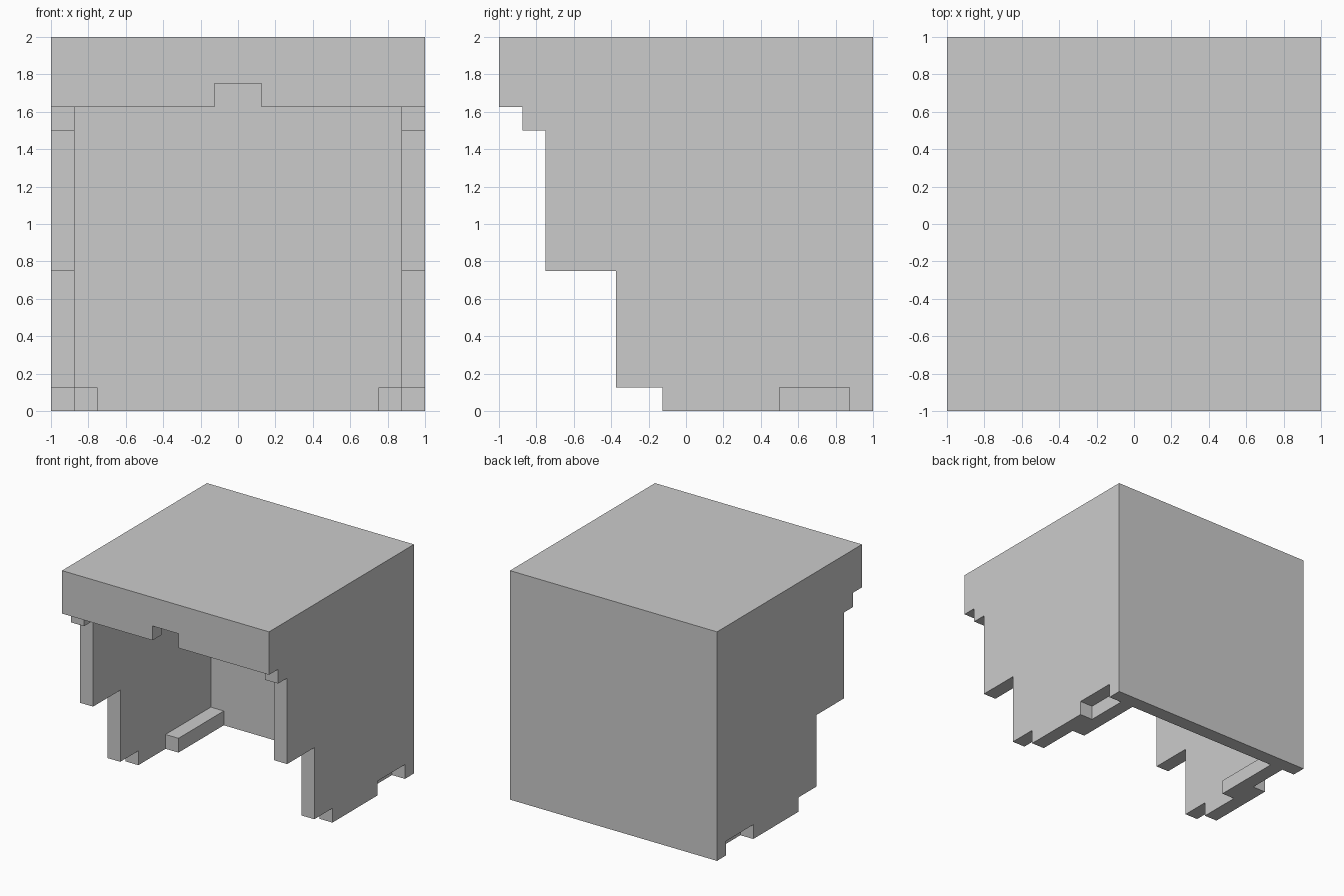
import bpy, bmesh

if "Cube" in bpy.data.objects:
    bpy.data.objects.remove(bpy.data.objects["Cube"])

U = 0.125  # one block of the grid; wall thickness


def prism(name, profile, x0, x1):
    """Extrude a (y, z) profile along x from x0 to x1."""
    bm = bmesh.new()
    face = bm.faces.new([bm.verts.new((x0, y, z)) for y, z in profile])
    ext = bmesh.ops.extrude_face_region(bm, geom=[face])
    verts = [g for g in ext["geom"] if isinstance(g, bmesh.types.BMVert)]
    bmesh.ops.translate(bm, verts=verts, vec=(x1 - x0, 0, 0))
    bmesh.ops.recalc_face_normals(bm, faces=bm.faces)
    mesh = bpy.data.meshes.new(name)
    bm.to_mesh(mesh)
    bm.free()
    ob = bpy.data.objects.new(name, mesh)
    bpy.context.collection.objects.link(ob)
    return ob


def rect(y0, y1, z0, z1):
    return [(y0, z0), (y1, z0), (y1, z1), (y0, z1)]


def cut(target, cutter):
    """Subtract the cutter, bake the result and remove the cutter."""
    mod = target.modifiers.new("cut", "BOOLEAN")
    mod.operation = "DIFFERENCE"
    mod.solver = "EXACT"
    mod.object = cutter
    cutter.hide_render = True
    dg = bpy.context.evaluated_depsgraph_get()
    mesh = bpy.data.meshes.new_from_object(target.evaluated_get(dg))
    target.modifiers.clear()
    target.data = mesh
    bpy.data.objects.remove(cutter)


# Outer shell with the stepped front edge
shell = prism("shell", [
    (1, 0), (1, 2), (-1, 2), (-1, 1.625), (-0.875, 1.625), (-0.875, 1.5),
    (-0.75, 1.5), (-0.75, 0.75), (-0.375, 0.75), (-0.375, U), (-U, U), (-U, 0),
], -1, 1)

# Hollow inside, brow notch, and lower side notches through both walls
cut(shell, prism("cavity", rect(-1 + U, 1 - U, -0.5, 2 - U), -1 + U, 1 - U))
cut(shell, prism("brow_notch", rect(-1.25, -0.8, 1.5, 1.75), -U, U))
cut(shell, prism("side_notch", rect(0.5, 0.875, -0.5, U), -1.5, 1.5))

# Inner rails along the bottom of each side wall
for side, x in (("left", -0.875), ("right", 0.75)):
    prism("inner_rail_" + side, rect(0.25, 0.875, 0, U), x, x + U)
